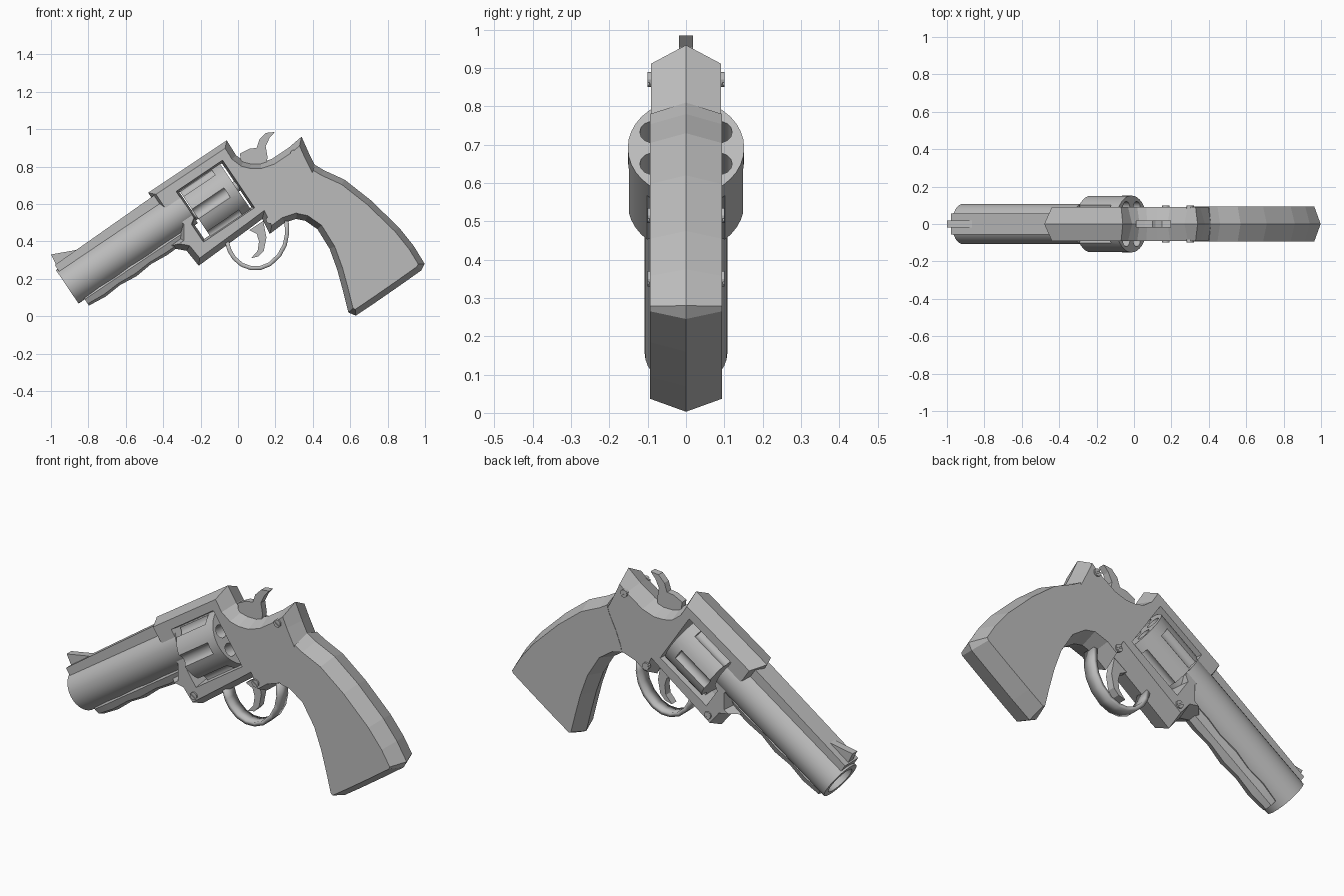
import bpy, bmesh, math
from mathutils import Matrix, Vector

old = bpy.data.objects.get("Cube")
if old:
    bpy.data.objects.remove(old)

steel = bpy.data.materials.new("grey_steel")
GREY = (0.5, 0.5, 0.5, 1)
steel.diffuse_color = GREY
steel.use_nodes = True
steel.node_tree.nodes["Principled BSDF"].inputs["Base Color"].default_value = GREY

# Barrel frame: local x runs from muzzle to rear, local z is up from the bore
BORE = Matrix.Translation((-0.913, 0, 0.157)) @ Matrix.Rotation(math.radians(-34), 4, 'Y')


def finish(name, bm, matrix=None, smooth=None):
    bmesh.ops.recalc_face_normals(bm, faces=bm.faces)
    if matrix:
        bm.transform(matrix)
    mesh = bpy.data.meshes.new(name)
    bm.to_mesh(mesh)
    bm.free()
    obj = bpy.data.objects.new(name, mesh)
    bpy.context.collection.objects.link(obj)
    mesh.materials.append(steel)
    if smooth:
        activate(obj)
        bpy.ops.object.shade_smooth_by_angle(angle=math.radians(smooth))
    return obj


def activate(obj):
    bpy.ops.object.select_all(action='DESELECT')
    obj.select_set(True)
    bpy.context.view_layer.objects.active = obj


def offset(pts, d, plain):
    """Move every edge of a closed outline inwards by d, except the plain ones."""
    n = len(pts)
    v = [Vector(p) for p in pts]
    turn = 1 if sum(v[i - 1].cross(v[i]) for i in range(n)) > 0 else -1
    dirs = [(v[(i + 1) % n] - v[i]).normalized() for i in range(n)]
    normals = [Vector((-e.y, e.x)) * turn for e in dirs]
    out = []
    for i in range(n):
        a, b = normals[i - 1], normals[i]
        da, db = (0 if k % n in plain else d for k in (i - 1, i))
        det = a.cross(b)
        if abs(det) < 0.02:
            out.append(v[i] + b * db)
        else:
            out.append(v[i] + Vector((da * b.y - db * a.y, a.x * db - b.x * da)) / det)
    return out


def prism(name, pts, half, inset=0, plain=(), matrix=None, smooth=None):
    """Outline in x and z, thickened in y, with an optional ridge round the edge."""
    bm = bmesh.new()
    side = offset(pts, inset, plain) if inset else pts
    layers = [(side, -half), (pts, 0), (side, half)] if inset else [(pts, -half), (pts, half)]
    rings = [[bm.verts.new((p[0], y, p[1])) for p in ring] for ring, y in layers]
    bm.faces.new(rings[0])
    bm.faces.new(rings[-1])
    for a, b in zip(rings, rings[1:]):
        for i in range(len(a)):
            bm.faces.new((a[i - 1], a[i], b[i], b[i - 1]))
    return finish(name, bm, matrix, smooth)


def lathe(name, profile, sides, z=0, smooth=35):
    """Profile of (distance along bore, radius), spun round an axis at height z."""
    bm = bmesh.new()
    verts = [bm.verts.new((u, 0, r)) for u, r in profile]
    edges = [bm.edges.new(pair) for pair in zip(verts, verts[1:])]
    bmesh.ops.spin(bm, geom=verts + edges, cent=(0, 0, 0), axis=(1, 0, 0),
                   angle=math.tau, steps=sides, use_duplicate=False)
    bmesh.ops.remove_doubles(bm, verts=bm.verts, dist=0.0001)
    return finish(name, bm, BORE @ Matrix.Translation((0, 0, z)), smooth)


def rod(bm, u0, u1, y, z, radius, sides):
    place = Matrix.Translation(((u0 + u1) / 2, y, z)) @ Matrix.Rotation(math.pi / 2, 4, 'Y')
    bmesh.ops.create_cone(bm, cap_ends=True, segments=sides, radius1=radius,
                          radius2=radius, depth=u1 - u0, matrix=place)


def cut(obj, cutter):
    cutter.hide_render = True
    mod = obj.modifiers.new("cut", 'BOOLEAN')
    mod.operation = 'DIFFERENCE'
    mod.solver = 'EXACT'
    mod.object = cutter
    activate(obj)
    bpy.ops.object.modifier_apply(modifier=mod.name)
    bpy.data.objects.remove(cutter)


# Frame and grip share a curved seam
seam = [(.41, .81), (.39, .74), (.35, .66), (.32, .58), (.31, .52)]
frame_pts = [(.25, .5), (.17, .44), (.13, .52), (.09, .49), (-.21, .27), (-.275, .35),
             (-.39, .37), (-.32, .42), (-.32, .48), (-.42, .57), (-.48, .66), (-.06, .94),
             (-.01, .86), (.03, .83), (.07, .82), (.12, .82), (.18, .84), (.27, .9),
             (.34, .96), (.38, .87)]
n = len(frame_pts)
frame = prism("frame", frame_pts + seam, .092, .03, range(n, n + 4))
window = [(.75, -.197), (.75, -.1), (.78, -.08), (.78, .085), (1.055, .085), (1.055, -.197)]
cut(frame, prism("window_cutter", window, .12, -.016, matrix=BORE))

grip_pts = [(.36, .51), (.425, .465), (.49, .36), (.53, .25), (.56, .14), (.59, .02),
            (.63, .003), (.73, .07), (.86, .16), (.98, .245), (.998, .28), (.94, .375),
            (.86, .475), (.71, .62), (.57, .73), (.46, .78)]
n = len(grip_pts)
prism("grip", grip_pts + seam, .094, .03, range(n, n + 4))

# Barrel with an open muzzle, top rib, sight and ejector shroud
lathe("barrel", [(.77, 0), (.77, .108), (0, .108), (0, .078), (.3, .07), (.3, 0)], 32)
prism("barrel_rib", [(.01, .06), (.01, .134), (.66, .146), (.66, .06)], .055, matrix=BORE)
prism("front_sight", [(-1, .33), (-.86, .355), (-.82, .36), (-.91, .27), (-.965, .26)], .02)
lathe("ejector_shroud", [(.04, 0), (.04, .04), (.14, .05), (.24, .042), (.34, .052),
                         (.44, .042), (.54, .05), (.68, .045), (.68, 0)], 8, -.108, 20)

# Cylinder with six chambers and six flutes
AXIS = -.06
bm = bmesh.new()
rod(bm, .785, 1.045, 0, AXIS, .152, 36)
drum = finish("cylinder", bm, BORE)
bm = bmesh.new()
for i in range(6):
    a = math.tau * i / 6
    rod(bm, .9, 1.1, .1 * math.sin(a), AXIS + .1 * math.cos(a), .034, 14)
    a += math.pi / 6
    rod(bm, .7, .99, .165 * math.sin(a), AXIS + .165 * math.cos(a), .036, 14)
cut(drum, finish("cylinder_cutter", bm, BORE))
activate(drum)
bpy.ops.object.shade_smooth_by_angle(angle=math.radians(30))
lathe("cylinder_pin", [(.7, 0), (.7, .03), (1.08, .03), (1.08, 0)], 12, AXIS)

# Hammer and trigger
prism("hammer", [(.02, .8), (.01, .87), (.06, .895), (.1, .9), (.115, .945), (.15, .98),
                 (.197, .985), (.17, .955), (.148, .91), (.158, .85), (.15, .8)], .018)
prism("trigger", [(.06, .46), (.135, .51), (.152, .42), (.138, .35), (.11, .32), (.07, .31),
                  (.105, .35), (.112, .4), (.1, .44)], .02)

# Trigger guard strip
path = [(-.06, .4), (-.045, .35), (-.02, .31), (.02, .275), (.07, .257), (.12, .258),
        (.17, .278), (.22, .325), (.25, .38), (.262, .44), (.26, .51)]
bm = bmesh.new()
rows = [[bm.verts.new((x, y, z)) for y in (-.035, .035)] for x, z in path]
for a, b in zip(rows, rows[1:]):
    bm.faces.new((a[0], a[1], b[1], b[0]))
guard = finish("trigger_guard", bm, smooth=40)
solid = guard.modifiers.new("thickness", 'SOLIDIFY')
solid.thickness = .022
solid.offset = 0

# Slotted screws on both sides
for label, x, z in (("rear", .3, .87), ("middle", .17, .515), ("front", -.195, .35)):
    for side, s in (("left", 1), ("right", -1)):
        bm = bmesh.new()
        turn = Matrix.Rotation(math.pi / 2, 4, 'Z')
        rod(bm, -.01, .008, 0, 0, .02, 12)
        bm.transform(Matrix.Translation((x, s * .092, z)) @ Matrix.Rotation(s * math.pi / 2, 4, 'Z'))
        screw = finish(f"{label}_screw_{side}", bm)
        bm = bmesh.new()
        bmesh.ops.create_cube(bm, size=1, matrix=Matrix.Translation((x, s * .1, z))
                              @ Matrix.Rotation(.6, 4, 'Y') @ Matrix.Diagonal((.06, .01, .007, 1)))
        cut(screw, finish("slot_cutter", bm))
